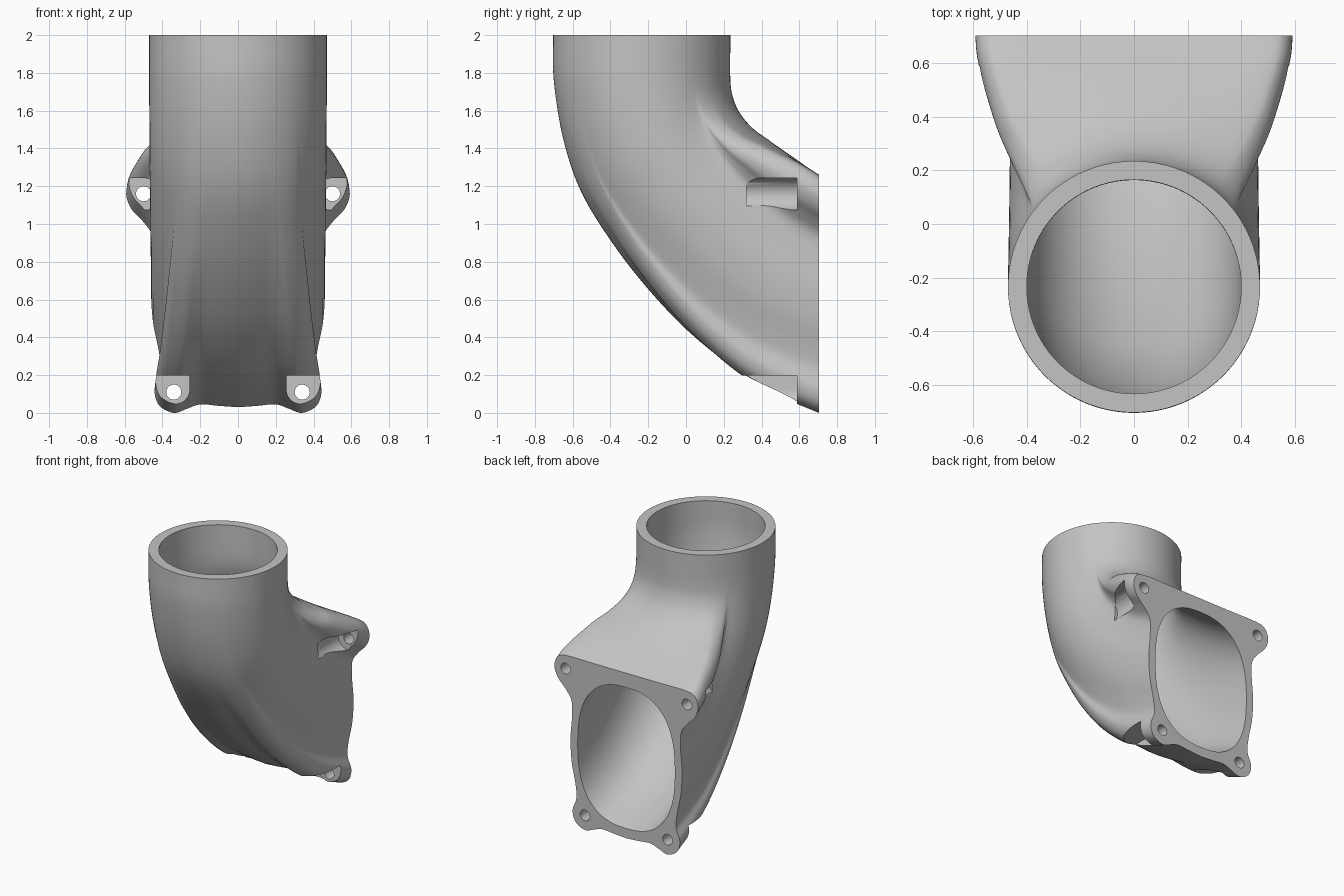
import bpy, bmesh, math
from mathutils import Vector

cube = bpy.data.objects.get("Cube")
if cube:
    bpy.data.objects.remove(cube, do_unlink=True)

GREY = (0.55, 0.55, 0.55, 1)
grey = bpy.data.materials.new("plain_grey")
grey.use_nodes = True
grey.diffuse_color = GREY
grey.node_tree.nodes["Principled BSDF"].inputs["Base Color"].default_value = GREY


def spline(points, steps):
    """Catmull-Rom curve through tuples of any length."""
    p = [Vector(q) for q in points]
    p = [p[0] * 2 - p[1]] + p + [p[-1] * 2 - p[-2]]
    out = []
    for a, b, c, d in zip(p, p[1:], p[2:], p[3:]):
        for i in range(steps):
            t = i / steps
            out.append(0.5 * (2 * b + (c - a) * t + (2 * a - 5 * b + 4 * c - d) * t * t
                              + (3 * b - a - 3 * c + d) * t ** 3))
    return out + [p[-2]]


def new_object(name, verts, faces):
    """Mesh object with outward normals."""
    mesh = bpy.data.meshes.new(name)
    mesh.from_pydata(verts, [], faces)
    mesh.materials.append(grey)
    bm = bmesh.new()
    bm.from_mesh(mesh)
    bmesh.ops.recalc_face_normals(bm, faces=bm.faces)
    bm.to_mesh(mesh)
    bm.free()
    ob = bpy.data.objects.new(name, mesh)
    bpy.context.collection.objects.link(ob)
    return ob


# Half outline of the flange (x, z), from top centre to bottom centre
half = spline([(0, 1.26), (.25, 1.26), (.49, 1.26), (.565, 1.235), (.592, 1.16), (.565, 1.08),
               (.5, 1.01), (.45, .93), (.448, .8), (.46, .65), (.45, .48), (.42, .33),
               (.41, .22), (.442, .125), (.418, .04), (.34, 0), (.27, .022), (.2, .045),
               (.1, .037), (0, .03)], 5)
FLANGE_MID, FLANGE_H = .645, .615
outline = half + [Vector((-p.x, p.y)) for p in half[-2:0:-1]]
outline = [Vector((p.x, (p.y - FLANGE_MID) / FLANGE_H)) for p in outline]
angles = [math.atan2(p.x, p.y * FLANGE_H) for p in outline]


def circle(r):
    return [Vector((r * math.sin(a), r / .47 * math.cos(a))) for a in angles]


# Rounded opening in the flange
opening = []
for a in angles:
    s, c = math.sin(a), math.cos(a)
    r = (abs(s / .4) ** 2.5 + abs(c / .525) ** 2.5) ** -.4
    opening.append(Vector((r * s, (r * c + .628 - FLANGE_MID) / FLANGE_H)))

# Bend path: outer y, z, inner y, z, then circle-to-flange blend at outer and inner side
path = spline([(-.703, 2, .235, 2, 0, 0), (-.70, 1.76, .235, 1.76, 0, 0),
               (-.65, 1.45, .252, 1.66, .01, .05), (-.555, 1.17, .29, 1.58, .06, .22),
               (-.39, .90, .355, 1.505, .2, .48), (-.2, .655, .43, 1.45, .39, .7),
               (.02, .425, .51, 1.393, .58, .84), (.28, .22, .58, 1.345, .78, .93),
               (.5, .11, .64, 1.302, .92, .985), (.703, .03, .703, 1.26, 1, 1)], 6)


def loft(start, end):
    rings = []
    for oy, oz, iy, iz, w_out, w_in in path:
        mid = Vector((0, (oy + iy) / 2, (oz + iz) / 2))
        up = Vector((0, (iy - oy) / 2, (iz - oz) / 2))
        ring = []
        for a, b in zip(start, end):
            side = min(max((a.y + 1) / 2, 0), 1)
            p = a.lerp(b, w_out + (w_in - w_out) * side)
            ring.append(mid + up * p.y + Vector((p.x, 0, 0)))
        rings.append(ring)
    return rings


# Hollow elbow: outside rings forward, inside rings back, closed in a loop
rings = loft(circle(.47), outline) + loft(circle(.40), opening)[::-1]
n, m = len(outline), len(rings)
faces = [(i * n + j, (i + 1) % m * n + j, (i + 1) % m * n + (j + 1) % n, i * n + (j + 1) % n)
         for i in range(m) for j in range(n)]
elbow = new_object("elbow_duct", [v for r in rings for v in r], faces)
bpy.context.view_layer.objects.active = elbow
elbow.select_set(True)


def arc(cx, cz, r, start, stop, steps=12):
    return [(cx + r * math.cos(math.radians(start + (stop - start) * i / steps)),
             cz + r * math.sin(math.radians(start + (stop - start) * i / steps)))
            for i in range(steps + 1)]


def cut(name, profile, y0, y1):
    """Cut a prism through the elbow on both sides."""
    for side, sx in (("left", 1), ("right", -1)):
        k = len(profile)
        verts = [(sx * x, y, z) for y in (y0, y1) for x, z in profile]
        walls = [(i, (i + 1) % k, k + (i + 1) % k, k + i) for i in range(k)]
        cutter = new_object(f"{side}_{name}", verts,
                            [tuple(range(k)), tuple(range(k, 2 * k))] + walls)
        mod = elbow.modifiers.new(cutter.name, "BOOLEAN")
        mod.operation, mod.solver, mod.object = "DIFFERENCE", "EXACT", cutter
        bpy.ops.object.modifier_apply(modifier=mod.name)
        bpy.data.objects.remove(cutter, do_unlink=True)


# Bolt head pockets in front of the flange ears
cut("upper_pocket", arc(.5, 1.158, .086, 90, 270) + [(.8, 1.072), (.8, 1.244)], .32, .587)
cut("lower_pocket", [(.257, 0.197)] + arc(.34, .125, .083, 180, 270)
    + [(.34, -.2), (.7, -.2), (.7, .197)], 0, .587)

# Bolt holes through the ears
cut("upper_bolt_hole", arc(.5, 1.16, .04, 0, 345, 23), .5, .8)
cut("lower_bolt_hole", arc(.34, .11, .04, 0, 345, 23), .5, .8)

bpy.ops.object.shade_smooth_by_angle(angle=math.radians(32))
